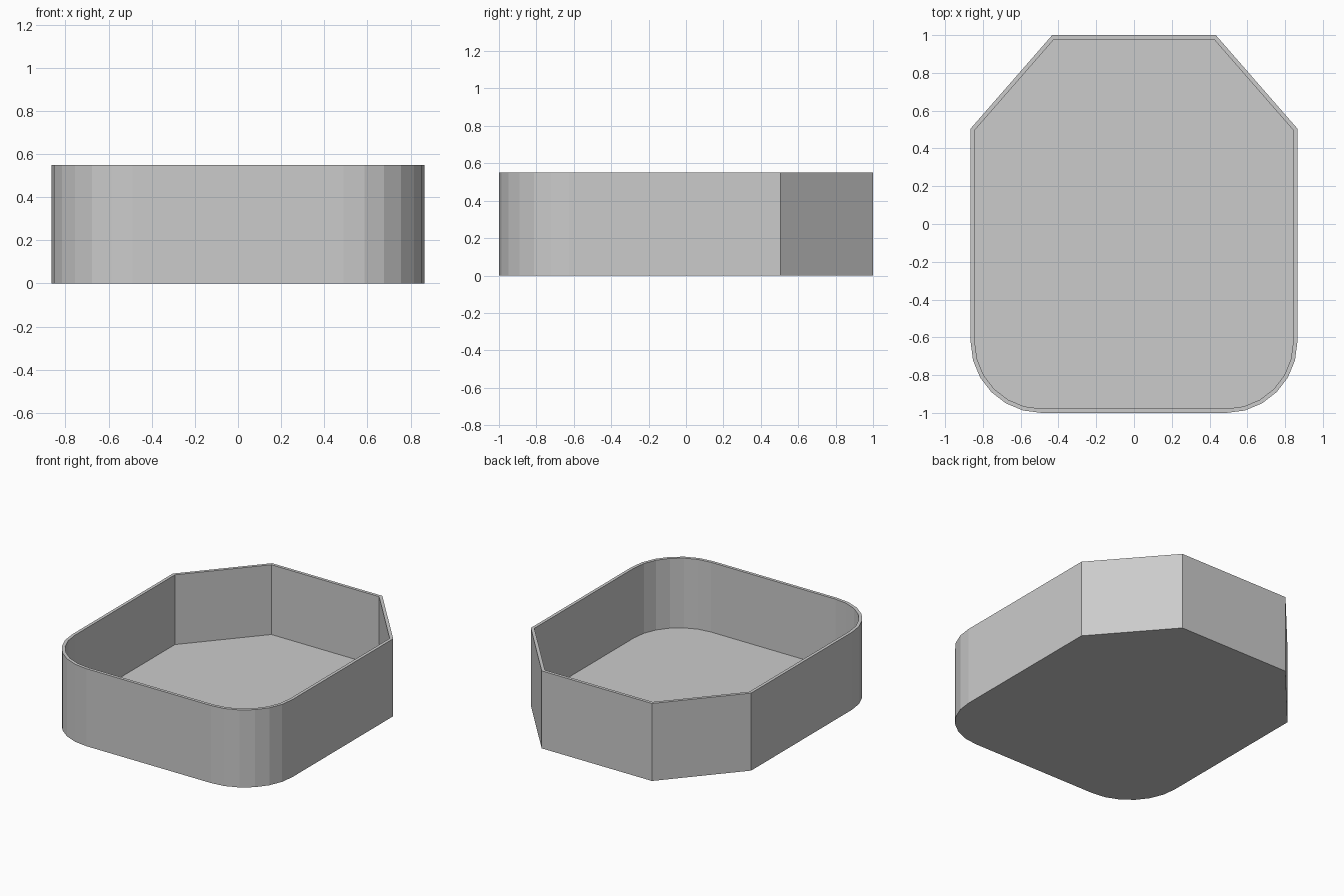
import bpy, bmesh
from math import sin, cos, radians

if "Cube" in bpy.data.objects:
    bpy.data.objects.remove(bpy.data.objects["Cube"])

HALF_W, HEIGHT, WALL, FLOOR = 0.865, 0.55, 0.022, 0.055
RADIUS, STEPS = 0.375, 6

# Right half of the outline: rounded front corner, then chamfered back corner
right = []
for i in range(STEPS + 1):
    a = radians(-90 + 90 * i / STEPS)
    right.append((HALF_W - RADIUS + RADIUS * cos(a), -1 + RADIUS + RADIUS * sin(a)))
right += [(HALF_W, 0.505), (0.433, 1.0)]
outline = right + [(-x, y) for x, y in reversed(right)]

# Solid block from the outline
bm = bmesh.new()
base = bm.faces.new([bm.verts.new((x, y, 0)) for x, y in outline])
top = bmesh.ops.extrude_face_region(bm, geom=[base], use_keep_orig=True)
bmesh.ops.translate(bm, verts=[v for v in top["geom"] if isinstance(v, bmesh.types.BMVert)],
                    vec=(0, 0, HEIGHT))
bmesh.ops.recalc_face_normals(bm, faces=bm.faces)

# Rim, then the inside sunk down to the floor
lid = max(bm.faces, key=lambda f: f.calc_center_median().z)
bmesh.ops.inset_region(bm, faces=[lid], thickness=WALL, use_even_offset=True)
floor = bmesh.ops.extrude_discrete_faces(bm, faces=[lid])["faces"][0]
bmesh.ops.translate(bm, verts=floor.verts, vec=(0, 0, FLOOR - HEIGHT))

mesh = bpy.data.meshes.new("open_tray")
bm.to_mesh(mesh)
bm.free()
bpy.context.collection.objects.link(bpy.data.objects.new("open_tray", mesh))
